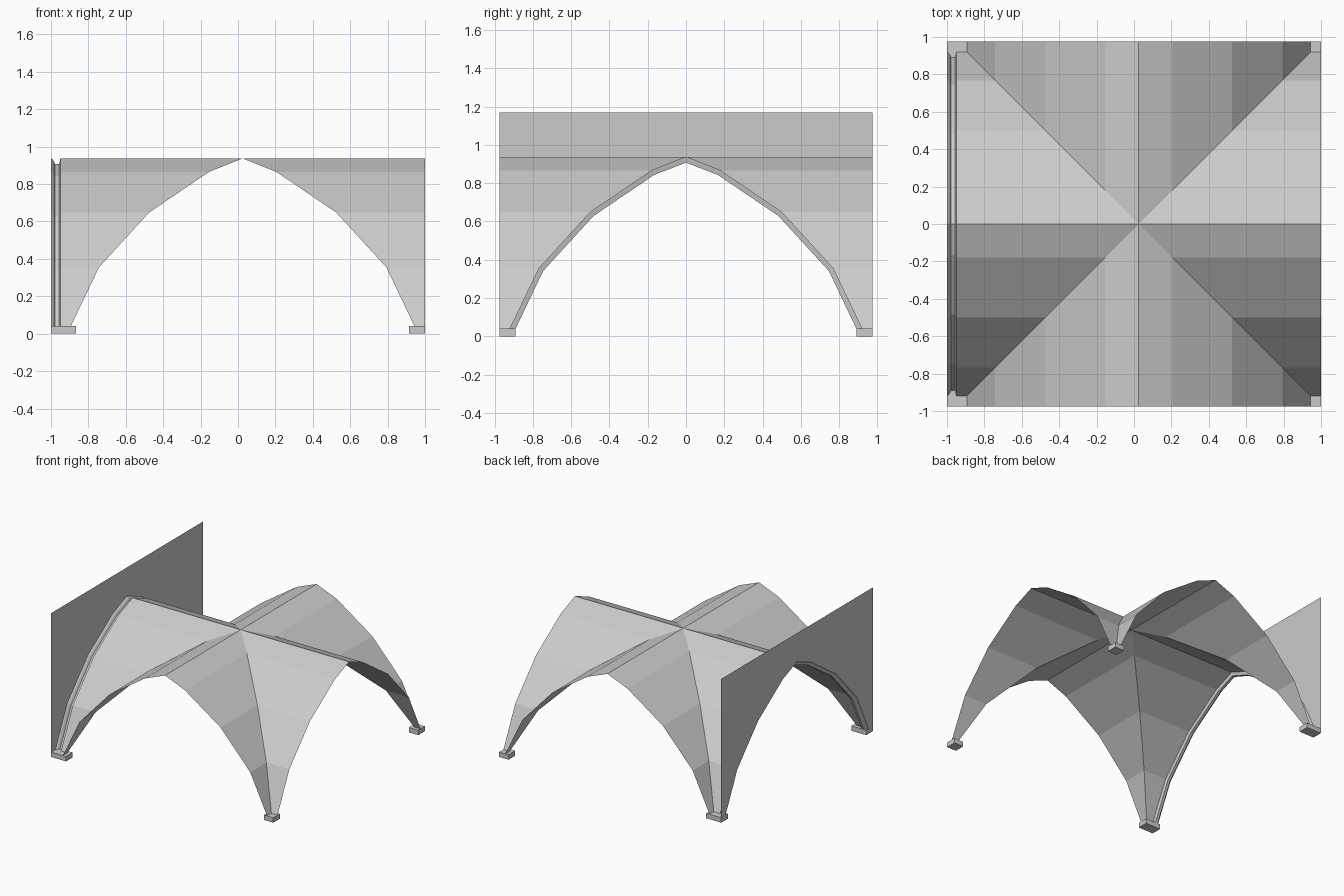
import bpy, bmesh
from mathutils import Matrix, Vector

cube = bpy.data.objects.get("Cube")
if cube:
    bpy.data.objects.remove(cube, do_unlink=True)

stone = bpy.data.materials.new("light grey stone")
stone.use_nodes = True
colour = (0.6, 0.6, 0.6, 1)
stone.diffuse_color = colour
stone.node_tree.nodes["Principled BSDF"].inputs["Base Color"].default_value = colour

HALF = 0.975        # half width of the vault bay
CENTRE = 0.025      # bay centre in x
WALL_X, WALL_TOP = -1.0, 1.17
# Half of the pointed arch: distance from centre, height
ARCH = [(0, 0.937), (0.18, 0.865), (0.5, 0.648), (0.768, 0.355), (0.938, 0)]


def finish(name, bm):
    bmesh.ops.remove_doubles(bm, verts=bm.verts, dist=1e-4)
    mesh = bpy.data.meshes.new(name)
    bm.to_mesh(mesh)
    bm.free()
    mesh.materials.append(stone)
    obj = bpy.data.objects.new(name, mesh)
    bpy.context.collection.objects.link(obj)
    return obj


def face(bm, points):
    return bm.faces.new([bm.verts.new(p) for p in points])


def full_arch(inset=0.0):
    """Whole arch as (y, z) points, moved inward by inset."""
    half = []
    for i, p in enumerate(ARCH):
        if i == 0:
            n = Vector((0, -1.15))
        elif i == len(ARCH) - 1:
            n = Vector((-1.12, 0))
        else:
            run = Vector(ARCH[i + 1]) - Vector(ARCH[i - 1])
            n = Vector((run.y, -run.x)).normalized()
        half.append(Vector(p) + n * inset)
    return [Vector((-p.x, p.y)) for p in reversed(half[1:])] + half


# Four vault webs meeting on the diagonal groins
bm = bmesh.new()
for turn in range(4):
    rot = Matrix.Rotation(turn * 1.5707963, 3, 'Z')
    arch = full_arch()
    for a, b in zip(arch, arch[1:]):
        pts = [(abs(a.x), a.x, a.y), (HALF, a.x, a.y),
               (HALF, b.x, b.y), (abs(b.x), b.x, b.y)]
        face(bm, [rot @ Vector(p) + Vector((CENTRE, 0, 0)) for p in pts])
finish("vault_webs", bm)

# Wall with the arched opening
bm = bmesh.new()
outline = [Vector((-HALF, 0))] + full_arch() + [Vector((HALF, 0))]
for a, b in zip(outline, outline[1:]):
    face(bm, [(WALL_X, a.x, a.y), (WALL_X, a.x, WALL_TOP),
              (WALL_X, b.x, WALL_TOP), (WALL_X, b.x, b.y)])
finish("end_wall", bm)

# Moulded rib lining the opening: (x, inset) section swept along the arch
bm = bmesh.new()
section = [(WALL_X, 0), (-0.992, 0.004), (-0.984, 0.014), (-0.978, 0.026),
           (-0.956, 0.026), (CENTRE - HALF, 0)]
for (x0, d0), (x1, d1) in zip(section, section[1:]):
    r0, r1 = full_arch(d0), full_arch(d1)
    for i in range(len(r0) - 1):
        face(bm, [(x0, *r0[i]), (x1, *r1[i]), (x1, *r1[i + 1]), (x0, *r0[i + 1])])
finish("arch_rib", bm)

# Plinth blocks under the corners
INNER, HEIGHT = 0.89, 0.04
for side, x0, x1 in (("left", CENTRE + INNER, CENTRE + HALF),
                     ("right", WALL_X, CENTRE - INNER)):
    for end, sy in (("front", -1), ("back", 1)):
        bm = bmesh.new()
        bmesh.ops.create_cube(bm, size=1)
        bmesh.ops.scale(bm, vec=(x1 - x0, HALF - INNER, HEIGHT), verts=bm.verts)
        bmesh.ops.translate(bm, verts=bm.verts,
                            vec=((x0 + x1) / 2, sy * (HALF + INNER) / 2, HEIGHT / 2))
        finish(f"{end}_{side}_plinth", bm)
